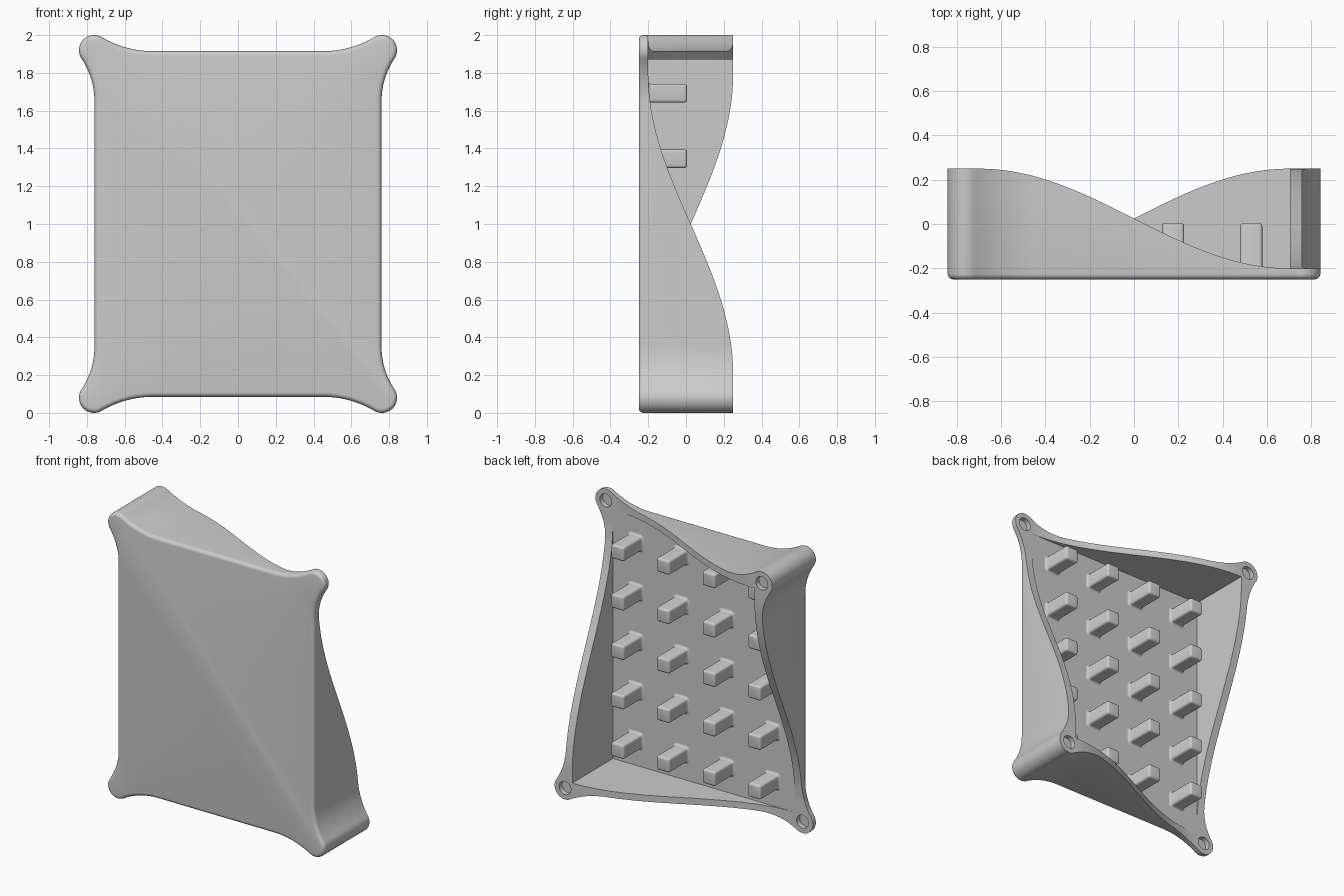
import bpy, bmesh
from math import sin, cos, pi, hypot, atan2

cube = bpy.data.objects.get("Cube")
if cube:
    bpy.data.objects.remove(cube, do_unlink=True)

grey = bpy.data.materials.new("plain_grey")
grey.use_nodes = True
grey.diffuse_color = (0.6, 0.6, 0.6, 1)
grey.node_tree.nodes["Principled BSDF"].inputs["Base Color"].default_value = (0.6, 0.6, 0.6, 1)

FRONT, FLOOR, BACK = -0.25, -0.2, 0.25
EDGE_X, EDGE_Z = 0.76, 0.915          # half sizes of the straight sides
IN_X, IN_Z = 0.705, 0.87              # half sizes of the cavity
LOBE_X, LOBE_Z, LOBE_R = 0.762, 0.92, 0.08
MID_Z = 1.0


class Builder:
    """Small mesh builder that shares vertices at equal positions."""

    def __init__(self):
        self.bm, self.cache = bmesh.new(), {}

    def vert(self, p):
        key = tuple(round(c, 5) for c in p)
        if key not in self.cache:
            self.cache[key] = self.bm.verts.new(p)
        return self.cache[key]

    def face(self, points):
        vs = list(dict.fromkeys(self.vert(p) for p in points))
        if len(vs) > 2:
            self.bm.faces.new(vs)

    def bridge(self, a, b):
        for i in range(len(a)):
            self.face([a[i - 1], a[i], b[i], b[i - 1]])

    def finish(self, name):
        bmesh.ops.recalc_face_normals(self.bm, faces=self.bm.faces)
        mesh = bpy.data.meshes.new(name)
        self.bm.to_mesh(mesh)
        self.bm.free()
        mesh.materials.append(grey)
        obj = bpy.data.objects.new(name, mesh)
        bpy.context.collection.objects.link(obj)
        return obj


def activate(obj):
    bpy.ops.object.select_all(action="DESELECT")
    obj.select_set(True)
    bpy.context.view_layer.objects.active = obj


def arc(cx, cz, r, a0, a1, n):
    return [(cx + r * cos(a0 + (a1 - a0) * i / n), cz + r * sin(a0 + (a1 - a0) * i / n))
            for i in range(n + 1)]


def fillet_radius(along, across):
    # radius of an arc tangent to a straight side and to the lobe
    return (along ** 2 + across ** 2 - LOBE_R ** 2) / (2 * (LOBE_R + across))


def outline():
    """Closed outline: straight sides flaring into four round lobes."""
    start_z, start_x = 0.65, 0.45
    r1 = fillet_radius(LOBE_Z - start_z, LOBE_X - EDGE_X)
    r2 = fillet_radius(LOBE_X - start_x, LOBE_Z - EDGE_Z)
    c1, c2 = (EDGE_X + r1, start_z), (start_x, EDGE_Z + r2)
    a1 = atan2(c1[1] - LOBE_Z, c1[0] - LOBE_X)
    a2 = atan2(c2[1] - LOBE_Z, c2[0] - LOBE_X)
    q = [(EDGE_X, start_z * i / 20) for i in range(20)]
    q += arc(*c1, r1, pi, a1 + pi, 14)[:-1]
    q += arc(LOBE_X, LOBE_Z, LOBE_R, a1, a2, 24)
    q += arc(*c2, r2, a2 - pi, -pi / 2, 14)[1:]
    q += [(start_x * (1 - i / 14), EDGE_Z) for i in range(1, 15)]
    loop = []
    for sx, sz in ((1, 1), (-1, 1), (-1, -1), (1, -1)):
        part = [(x * sx, z * sz) for x, z in q]
        loop += (part if sx * sz > 0 else part[::-1])[:-1]
    return loop


def ease(v, reach):
    return sin(pi / 2 * max(-1, min(1, v / reach)))


def rim(x, z):
    """Saddle-shaped rim: high on two opposite corners, low on the others."""
    return (BACK + FLOOR) / 2 - (BACK - FLOOR) / 2 * ease(x, 0.7) * ease(z, 0.8)


# Shell: rounded front plate, outer wall, rim, cavity wall and floor
outer = outline()
n = len(outer)
normals = []
for i in range(n):
    (x0, z0), (x1, z1) = outer[i - 1], outer[(i + 1) % n]
    d = hypot(x1 - x0, z1 - z0)
    normals.append(((z1 - z0) / d, (x0 - x1) / d))
inner = [(max(-IN_X, min(IN_X, x)), max(-IN_Z, min(IN_Z, z))) for x, z in outer]

rings, bevel = [], 0.025
for k in range(6):
    a = pi / 2 * k / 5
    inset, y = bevel * (1 - sin(a)), FRONT + bevel * (1 - cos(a))
    rings.append([(x - nx * inset, y, z - nz * inset + MID_Z)
                  for (x, z), (nx, nz) in zip(outer, normals)])
rings.append([(x, rim(x, z), z + MID_Z) for x, z in outer])
rings.append([(x, rim(x, z), z + MID_Z) for x, z in inner])
rings.append([(x, FLOOR, z + MID_Z) for x, z in inner])
b = Builder()
b.face(rings[0])
for lower, upper in zip(rings, rings[1:]):
    b.bridge(lower, upper)
b.face(rings[-1])
shell = b.finish("shell")

# Shallow round sockets in the four corners
b = Builder()
for sx in (-1, 1):
    for sz in (-1, 1):
        circle = arc(sx * LOBE_X, sz * LOBE_Z + MID_Z, 0.046, 0, 2 * pi, 32)[:-1]
        y = rim(sx * LOBE_X, sz * LOBE_Z)
        low = [(x, y - 0.035, z) for x, z in circle]
        high = [(x, y + 0.05, z) for x, z in circle]
        b.face(low)
        b.bridge(low, high)
        b.face(high)
cutter = b.finish("socket_cutter")
cutter.hide_render = True
mod = shell.modifiers.new("sockets", "BOOLEAN")
mod.operation, mod.solver, mod.object = "DIFFERENCE", "EXACT", cutter
activate(shell)
bpy.ops.object.modifier_apply(modifier="sockets")
bpy.data.objects.remove(cutter, do_unlink=True)
activate(shell)
bpy.ops.object.shade_smooth_by_angle(angle=pi / 6)


# Pegs: rounded square posts with a flared foot and softened tip
def rounded_square(half, r):
    pts = []
    for k, (sx, sz) in enumerate(((1, 1), (-1, 1), (-1, -1), (1, -1))):
        pts += arc(sx * (half - r), sz * (half - r), r, k * pi / 2, (k + 1) * pi / 2, 4)
    return pts


foot, tip, radius = FLOOR, 0.005, 0.015
profile = [(0.065, foot - 0.005)]
profile += [(0.065 - radius * sin(a), foot + radius * (1 - cos(a)))
            for a in (pi / 8 * k for k in range(5))]
profile += [(0.05 - radius * (1 - cos(a)), tip - radius * (1 - sin(a)))
            for a in (pi / 8 * k for k in range(5))]
b = Builder()
for col in range(4):
    for row in range(5):
        cx, cz = (col - 1.5) * 0.353, MID_Z + (row - 2) * 0.346
        loops = [[(cx + x, y, cz + z) for x, z in rounded_square(h, h - 0.035)]
                 for h, y in profile[:-1]]
        loops.append([(cx + x, tip, cz + z) for x, z in rounded_square(0.036, 0.002)])
        b.face(loops[0])
        for lower, upper in zip(loops, loops[1:]):
            b.bridge(lower, upper)
        b.face(loops[-1])
pegs = b.finish("pegs")
activate(pegs)
bpy.ops.object.shade_smooth_by_angle(angle=pi / 6)
